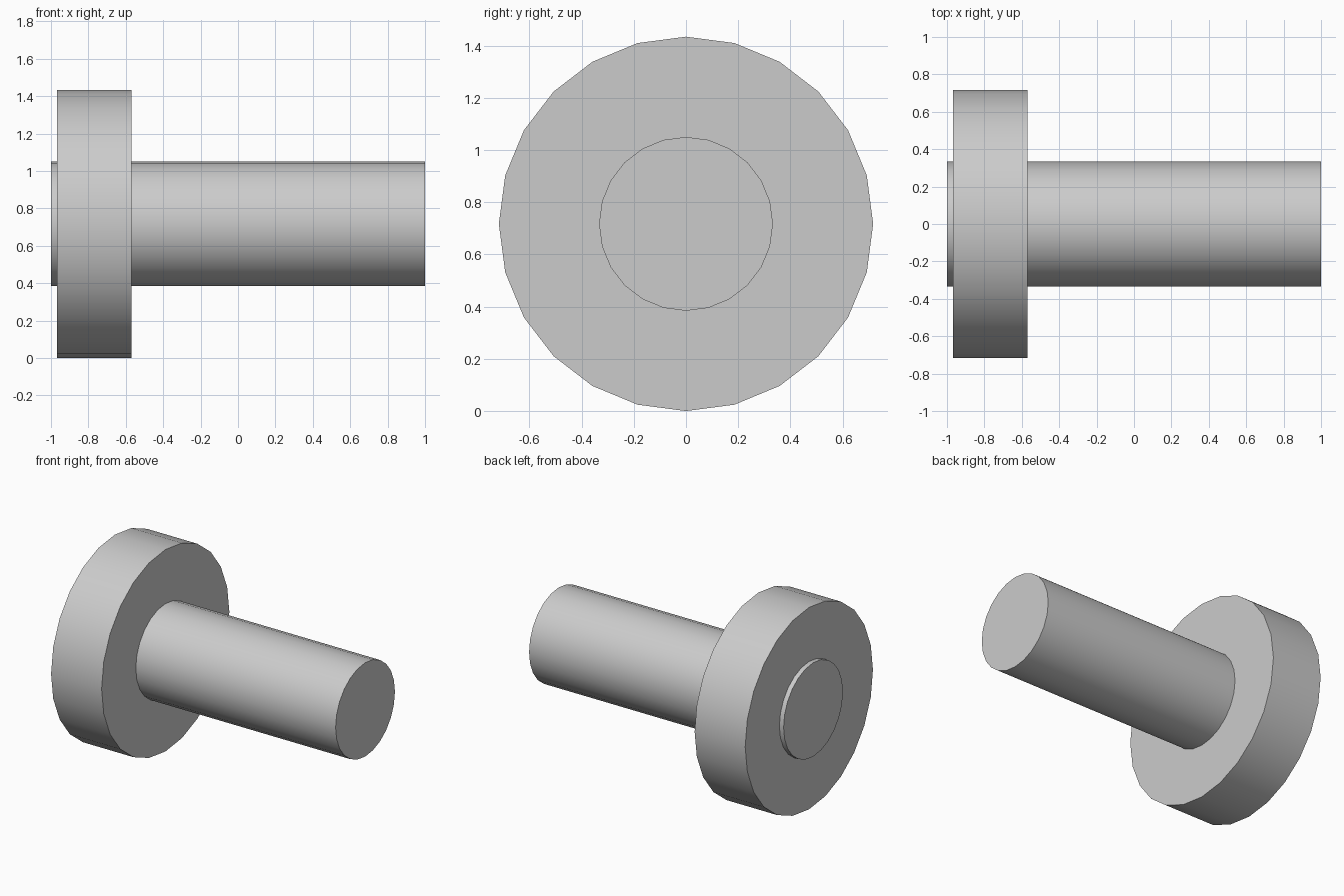
import bpy
import math

if "Cube" in bpy.data.objects:
    bpy.data.objects.remove(bpy.data.objects["Cube"], do_unlink=True)

# Single plain grey
grey = bpy.data.materials.new("light_grey")
grey.use_nodes = True
colour = (0.6, 0.6, 0.6, 1)
grey.diffuse_color = colour
grey.node_tree.nodes["Principled BSDF"].inputs["Base Color"].default_value = colour

AXIS_HEIGHT = 0.717


def round_bar(name, radius, x_start, x_end):
    """Cylinder lying along x, centred on the common axis."""
    bpy.ops.mesh.primitive_cylinder_add(
        vertices=24, radius=radius, depth=x_end - x_start,
        location=((x_start + x_end) / 2, 0, AXIS_HEIGHT),
        rotation=(0, math.pi / 2, 0))
    bar = bpy.context.object
    bar.name = name
    bar.data.materials.append(grey)
    bpy.ops.object.shade_smooth_by_angle(angle=math.radians(30))
    return bar


# Long shaft, poking slightly through the wide collar near its end
round_bar("shaft", 0.333, -1, 1)
round_bar("collar", AXIS_HEIGHT, -0.967, -0.57)
